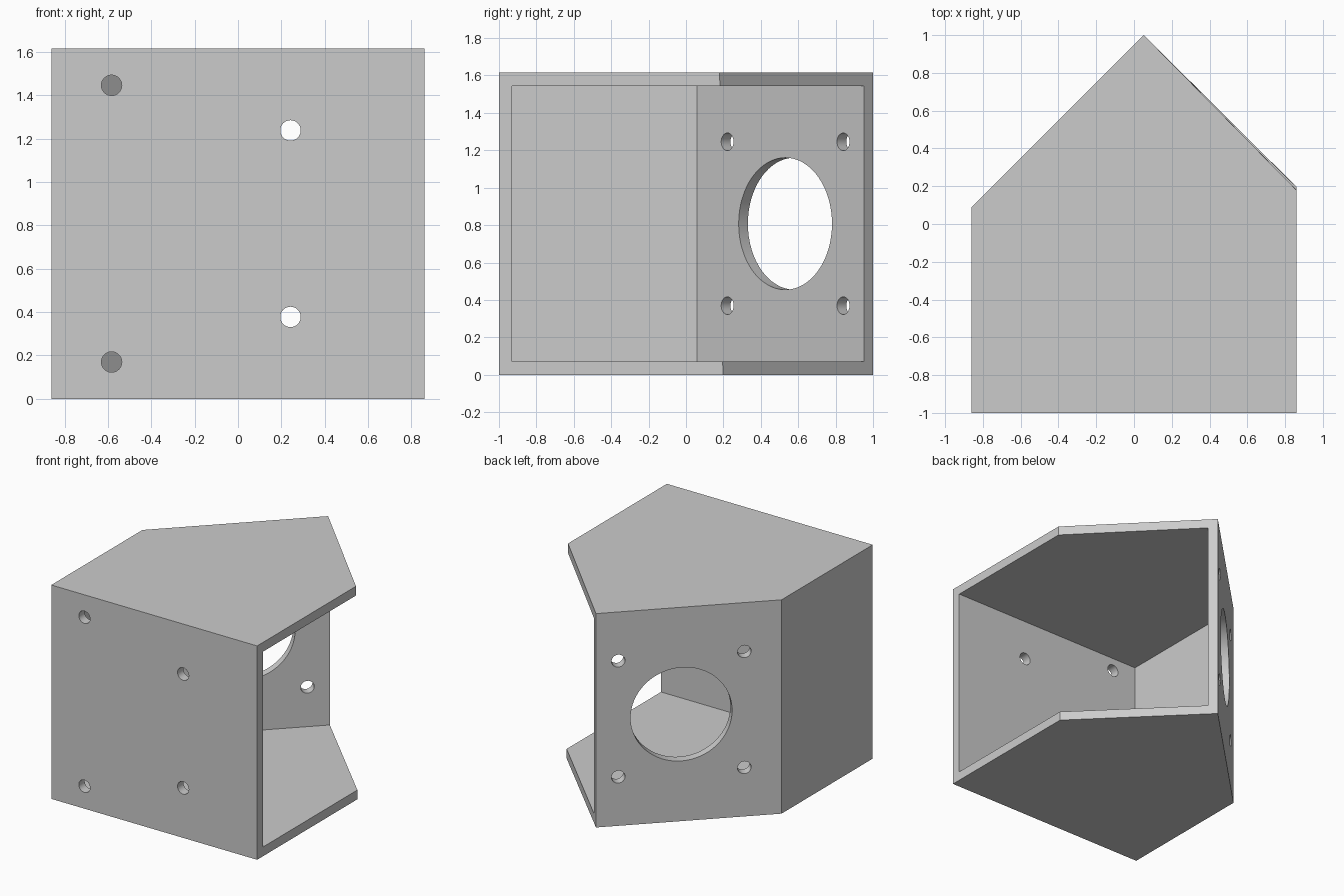
import bpy
import bmesh
from math import sqrt
from mathutils import Vector

cube = bpy.data.objects.get("Cube")
if cube:
    bpy.data.objects.remove(cube, do_unlink=True)

HEIGHT = 1.615
WALL = 0.07
HALF = 0.86
MID = HEIGHT / 2

grey = bpy.data.materials.new("plain grey")
grey.use_nodes = True
GREY = (0.6, 0.6, 0.6, 1)
grey.diffuse_color = GREY
grey.node_tree.nodes["Principled BSDF"].inputs["Base Color"].default_value = GREY


def make_object(name, bm):
    bmesh.ops.recalc_face_normals(bm, faces=bm.faces)
    mesh = bpy.data.meshes.new(name)
    bm.to_mesh(mesh)
    bm.free()
    mesh.materials.append(grey)
    obj = bpy.data.objects.new(name, mesh)
    bpy.context.collection.objects.link(obj)
    return obj


def prism(name, low, high, z0, z1):
    """Solid between a lower and an upper outline."""
    bm = bmesh.new()
    bottom = [bm.verts.new((x, y, z0)) for x, y in low]
    top = [bm.verts.new((x, y, z1)) for x, y in high]
    bm.faces.new(bottom[::-1])
    bm.faces.new(top)
    for i in range(len(low)):
        j = (i + 1) % len(low)
        bm.faces.new((bottom[i], bottom[j], top[j], top[i]))
    return make_object(name, bm)


def drill(name, centre, direction, radius):
    """Cylinder cutter along a direction."""
    bm = bmesh.new()
    bmesh.ops.create_cone(bm, cap_ends=True, segments=64, radius1=radius,
                          radius2=radius, depth=0.3)
    obj = make_object(name, bm)
    obj.rotation_mode = 'QUATERNION'
    obj.rotation_quaternion = Vector(direction).to_track_quat('Z', 'Y')
    obj.location = centre
    return obj


# Five-sided body; its open slanted edge leans slightly
def outline(corner_y):
    return [(-HALF, -1), (HALF, -1), (HALF, corner_y), (0.052, 1), (-HALF, 0.088)]


housing = prism("housing", outline(0.197), outline(0.18), 0, HEIGHT)

# Cavity that leaves the front, side, slanted back, top and bottom walls
inner_x = -HALF + WALL
inner_y = 0.088 + WALL - WALL * sqrt(2)
reach = 1.3
cavity_outline = [(inner_x, WALL - 1), (reach, WALL - 1),
                  (reach, inner_y + reach), (inner_x + reach, inner_y + reach),
                  (inner_x, inner_y)]
cutters = [prism("cavity_cutter", cavity_outline, cavity_outline, WALL, HEIGHT - WALL)]

# Screw holes in the front wall
for x, dz in ((-0.583, 0.638), (0.242, 0.43)):
    for side in (-1, 1):
        cutters.append(drill("front_hole_cutter", (x, -1, MID + side * dz), (0, 1, 0), 0.047))

# Round opening and four screw holes in the slanted back wall
centre = Vector((-0.34, 0.553, MID))
along = Vector((1, 1, 0)).normalized()
outward = Vector((-1, 1, 0))
cutters.append(drill("opening_cutter", centre, outward, 0.353))
for u in (-1, 1):
    for v in (-1, 1):
        spot = centre + along * (u * 0.438) + Vector((0, 0, v * 0.438))
        cutters.append(drill("back_hole_cutter", spot, outward, 0.047))

# Cut, then discard the helpers
bpy.context.view_layer.objects.active = housing
for cutter in cutters:
    cutter.hide_render = True
    mod = housing.modifiers.new("cut", 'BOOLEAN')
    mod.operation = 'DIFFERENCE'
    mod.solver = 'EXACT'
    mod.object = cutter
    bpy.ops.object.modifier_apply(modifier=mod.name)
for cutter in cutters:
    bpy.data.objects.remove(cutter, do_unlink=True)

# Smooth hole walls, sharp edges elsewhere
bpy.ops.object.select_all(action='DESELECT')
housing.select_set(True)
bpy.ops.object.shade_smooth_by_angle()
